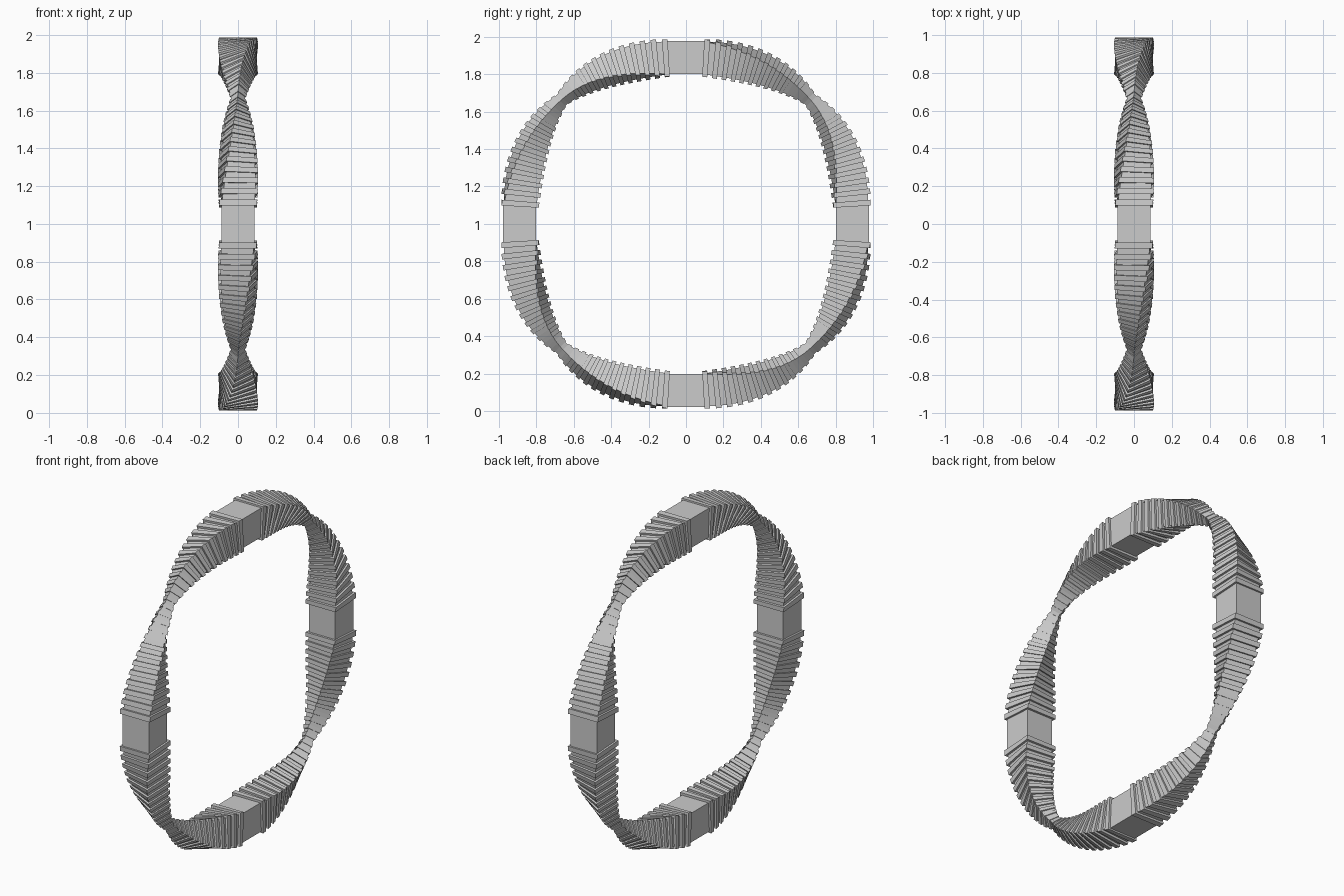
import bpy, bmesh, math
from mathutils import Vector, Matrix

if "Cube" in bpy.data.objects:
    bpy.data.objects.remove(bpy.data.objects["Cube"])

R, H = 0.89, 0.586          # ring radius at the blocks, curve handle length
BODY, RIB = 0.087, 0.1      # half sizes of the core and of the ribs
RIBS = 26
T0, T1 = 0.054, 0.946       # part of the quarter curve between two blocks


def path(t):
    # quarter of a rounded-square ring in (y, z), with its tangent
    p = [Vector(c) for c in ((0, R), (H, R), (R, H), (R, 0))]
    s = 1 - t
    pos = p[0]*s**3 + p[1]*3*s*s*t + p[2]*3*s*t*t + p[3]*t**3
    tan = (p[1]-p[0])*s*s + (p[2]-p[1])*2*s*t + (p[3]-p[2])*t*t
    return pos, tan.normalized()


def section(bm, t, half):
    # square cross-section, twisted and pinched towards mid-quarter
    pos, tan = path(t)
    n = Vector((-tan.y, tan.x))
    k = min(1.0, max(0.0, (t - T0) / (T1 - T0)))
    phi = math.pi / 2 * k
    half *= 1 - 0.72 * max(0.0, 1 - abs(2*k - 1)) ** 1.4
    ring = []
    for a, b in ((1, 1), (-1, 1), (-1, -1), (1, -1)):
        x = half * (a*math.cos(phi) + b*math.sin(phi))
        d = half * (b*math.cos(phi) - a*math.sin(phi))
        q = pos + n * d
        ring.append(bm.verts.new((x, q.x, q.y)))
    return ring


def make(name, bm, turn):
    bm.transform(Matrix.Translation((0, 0, 1)) @ Matrix.Rotation(turn, 4, 'X'))
    bmesh.ops.recalc_face_normals(bm, faces=bm.faces)
    me = bpy.data.meshes.new(name)
    bm.to_mesh(me)
    bm.free()
    bpy.context.collection.objects.link(bpy.data.objects.new(name, me))


for i in range(4):
    turn = i * math.pi / 2
    # ribbed twisted band
    bm = bmesh.new()
    pitch = (T1 - T0) / (RIBS - 0.5)
    rings = []
    for j in range(RIBS):
        a = T0 + j * pitch
        b = a + pitch * 0.5
        rings += [section(bm, a, BODY), section(bm, a, RIB),
                  section(bm, b, RIB), section(bm, b, BODY)]
    for r0, r1 in zip(rings, rings[1:]):
        for c in range(4):
            d = (c + 1) % 4
            bm.faces.new((r0[c], r0[d], r1[d], r1[c]))
    bm.faces.new(rings[0])
    bm.faces.new(rings[-1])
    make(f"twisted_band_{i+1}", bm, turn)
    # plain square block
    bm = bmesh.new()
    bmesh.ops.create_cube(bm, size=1, matrix=Matrix.Translation((0, 0, R))
                          @ Matrix.Diagonal((0.176, 0.2, 0.176, 1)))
    make(f"block_{i+1}", bm, turn)
